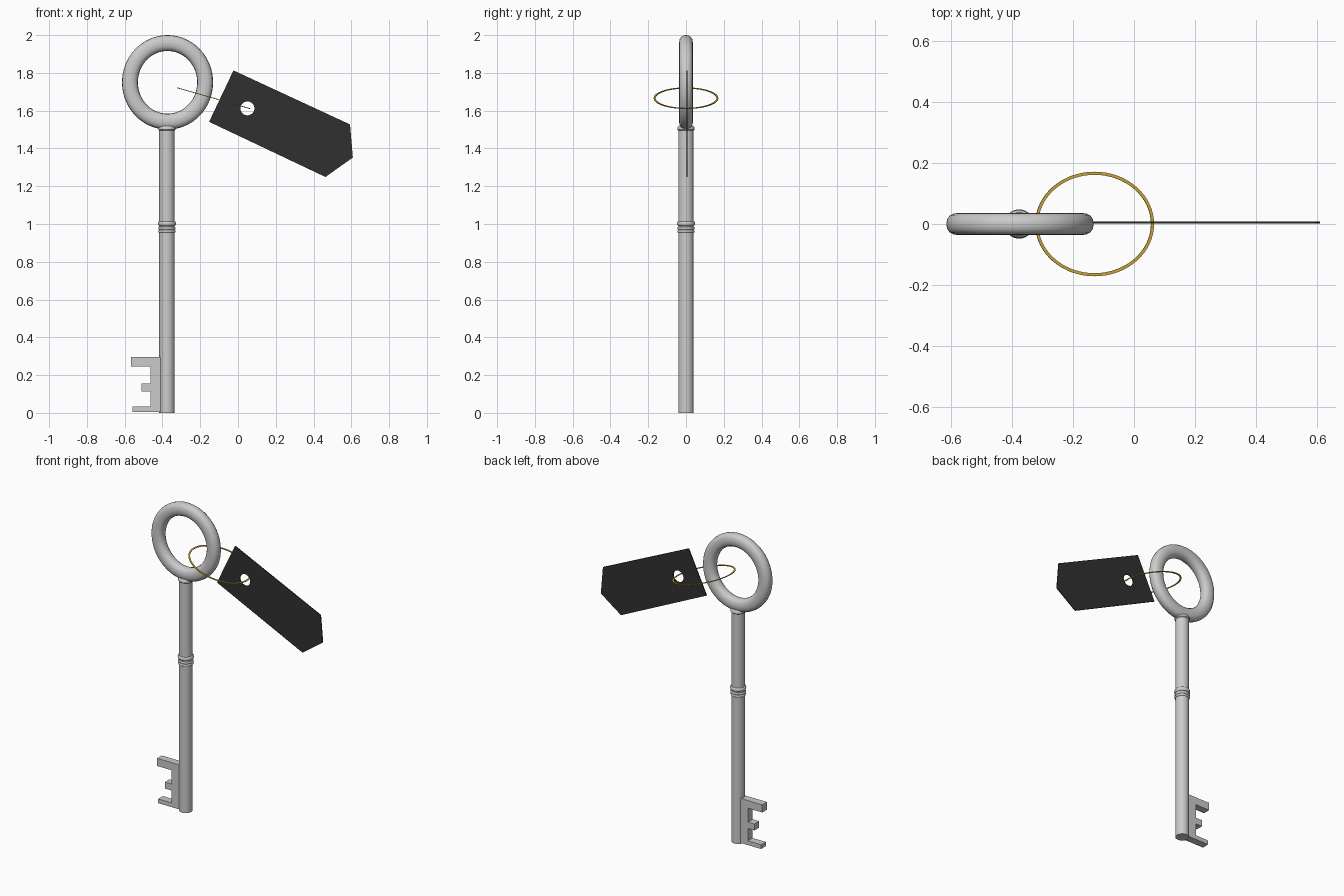
import bpy, bmesh, math
from mathutils import Matrix, Vector

if "Cube" in bpy.data.objects:
    bpy.data.objects.remove(bpy.data.objects["Cube"])


def finish(name, bm, color=None, smooth=None):
    bmesh.ops.recalc_face_normals(bm, faces=bm.faces)
    mesh = bpy.data.meshes.new(name)
    bm.to_mesh(mesh)
    bm.free()
    ob = bpy.data.objects.new(name, mesh)
    bpy.context.collection.objects.link(ob)
    if color:
        mat = bpy.data.materials.new(name + "_colour")
        mat.diffuse_color = color
        mat.use_nodes = True
        mat.node_tree.nodes["Principled BSDF"].inputs["Base Color"].default_value = mat.diffuse_color
        mesh.materials.append(mat)
    if smooth:
        bpy.ops.object.select_all(action='DESELECT')
        ob.select_set(True)
        bpy.context.view_layer.objects.active = ob
        bpy.ops.object.shade_smooth_by_angle(angle=math.radians(smooth))
    return ob


def elliptic_ring(name, rx, ry, profile, matrix, segments, color=None):
    """Sweep a closed (radial, axial) profile round an ellipse in local XY."""
    bm = bmesh.new()
    loops = []
    for i in range(segments):
        a = 2 * math.pi * i / segments
        loops.append([bm.verts.new(matrix @ Vector(((rx + r) * math.cos(a), (ry + r) * math.sin(a), h)))
                      for r, h in profile])
    n = len(profile)
    for i in range(segments):
        p, q = loops[i], loops[(i + 1) % segments]
        for j in range(n):
            k = (j + 1) % n
            bm.faces.new((p[j], q[j], q[k], p[k]))
    return finish(name, bm, color, 40)


def lathe(name, profile, centre_x, segments=32):
    """Revolve an (r, z) profile about a vertical axis."""
    bm = bmesh.new()
    verts = [bm.verts.new((r, 0, z)) for r, z in profile]
    edges = [bm.edges.new(pair) for pair in zip(verts, verts[1:])]
    bmesh.ops.spin(bm, geom=verts + edges, cent=(0, 0, 0), axis=(0, 0, 1),
                   angle=2 * math.pi, steps=segments)
    bmesh.ops.remove_doubles(bm, verts=bm.verts, dist=1e-5)
    bmesh.ops.translate(bm, verts=bm.verts, vec=(centre_x, 0, 0))
    return finish(name, bm, None, 40)


def plate(name, outline, y0, y1, color=None):
    """Extrude an (x, z) outline from y0 to y1."""
    bm = bmesh.new()
    face = bm.faces.new([bm.verts.new((x, y0, z)) for x, z in outline])
    ext = bmesh.ops.extrude_face_region(bm, geom=[face])["geom"]
    bmesh.ops.translate(bm, verts=[v for v in ext if isinstance(v, bmesh.types.BMVert)],
                        vec=(0, y1 - y0, 0))
    return finish(name, bm, color)


GOLD = (0.65, 0.42, 0.05, 1)
BLACK = (0.03, 0.03, 0.03, 1)
KEY_X = -0.376


def soft(c):
    return math.copysign(abs(c) ** 0.85, c)


# Key handle: slightly oval ring with a softly squared tube
tube = [(0.042 * soft(math.cos(a)), 0.0365 * soft(math.sin(a)))
        for a in (2 * math.pi * i / 16 for i in range(16))]
upright = Matrix.Translation((-0.373, 0, 1.75)) @ Matrix.Rotation(math.pi / 2, 4, 'X')
elliptic_ring("key_handle", 0.199, 0.208, tube, upright, 64)

# Shaft with three beads half way up and a small collar under the handle
R = 0.041
shaft = [(0, 0), (R, 0), (R, 0.953)]
for z, half, bulge in ((0.961, 0.007, 0.005), (0.977, 0.007, 0.005), (1.002, 0.012, 0.007)):
    shaft += [(R + bulge * math.sin(t * math.pi / 6), z - half * math.cos(t * math.pi / 6))
              for t in range(7)]
shaft += [(R, 1.495), (0.046, 1.50), (0.046, 1.51), (0.038, 1.52), (0, 1.52)]
lathe("key_shaft", shaft, KEY_X)

# Bit with three teeth
plate("key_bit", [(KEY_X, 0.296), (-0.566, 0.296), (-0.566, 0.246), (-0.463, 0.246),
                  (-0.463, 0.156), (-0.51, 0.156), (-0.51, 0.114), (-0.463, 0.114),
                  (-0.463, 0.034), (-0.558, 0.034), (-0.558, 0.006), (KEY_X, 0.006)],
      -0.024, 0.024)

# Tag with a punched hole
tag = plate("tag", [(-0.024, 1.813), (-0.153, 1.541), (0.463, 1.249),
                    (0.608, 1.352), (0.593, 1.527)], 0.002, 0.008, BLACK)
bm = bmesh.new()
bmesh.ops.create_cone(bm, cap_ends=True, segments=24, radius1=0.037, radius2=0.037, depth=0.2,
                      matrix=Matrix.Translation((0.05, 0, 1.612)) @ Matrix.Rotation(math.pi / 2, 4, 'X'))
cutter = finish("tag_hole_cutter", bm)
cutter.hide_render = True
cutter.hide_set(True)
cut = tag.modifiers.new("hole", 'BOOLEAN')
cut.operation = 'DIFFERENCE'
cut.solver = 'EXACT'
cut.object = cutter

# Flat wire loop joining key and tag
wire = [(-0.005, -0.002), (0.005, -0.002), (0.005, 0.002), (-0.005, 0.002)]
tilt = Matrix.Translation((-0.129, 0, 1.666)) @ Matrix.Rotation(math.atan2(0.111, 0.389), 4, 'Y')
elliptic_ring("wire_loop", 0.197, 0.166, wire, tilt, 64, GOLD)
